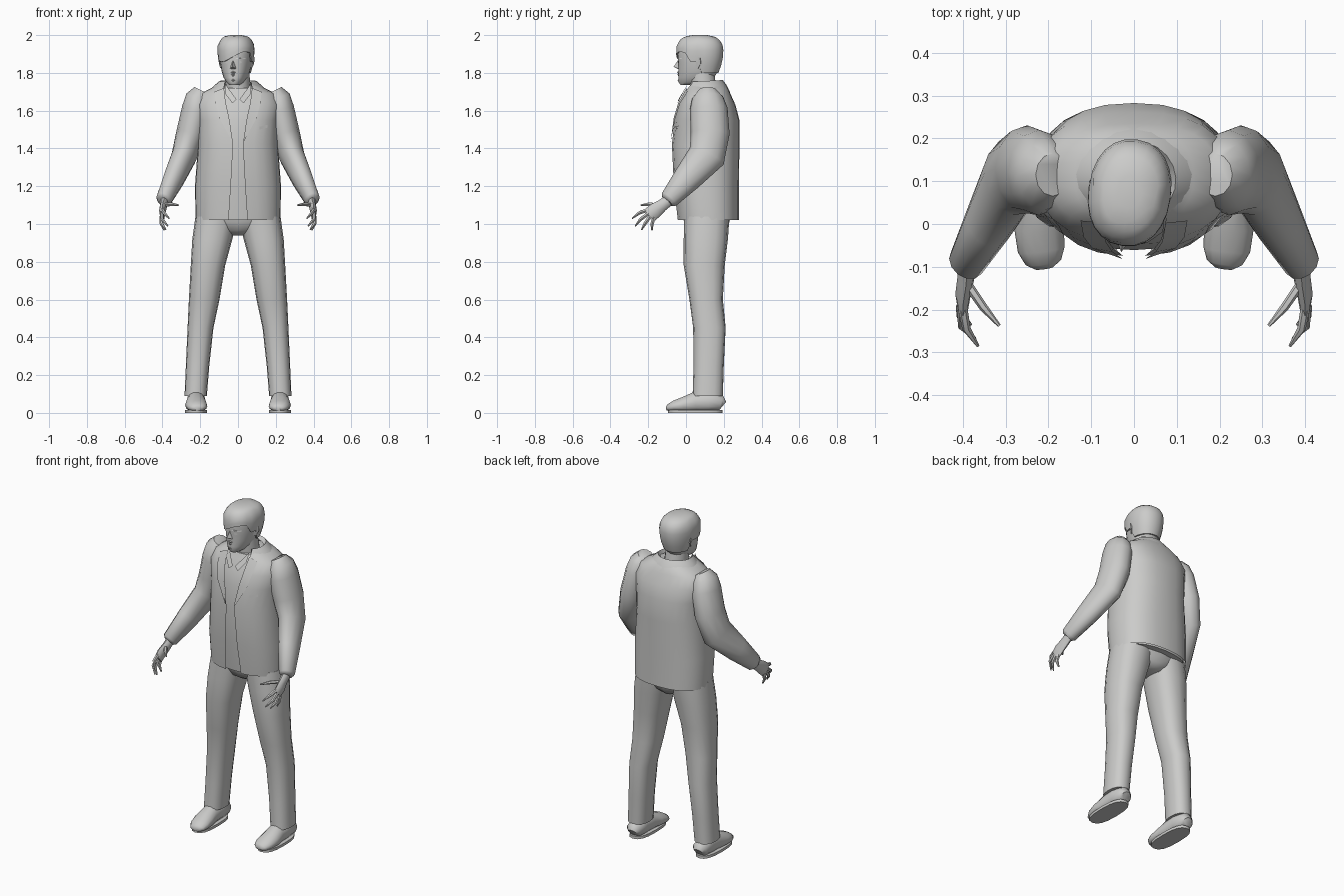
import bpy, bmesh, math
from mathutils import Vector, Matrix

if "Cube" in bpy.data.objects:
    bpy.data.objects.remove(bpy.data.objects["Cube"])

grey = bpy.data.materials.new("plain_grey")
grey.diffuse_color = (0.6, 0.6, 0.59, 1)
grey.use_nodes = True
grey.node_tree.nodes["Principled BSDF"].inputs["Base Color"].default_value = grey.diffuse_color


def finish(name, verts, faces, angle=50):
    me = bpy.data.meshes.new(name)
    me.from_pydata([tuple(v) for v in verts], [], faces)
    bm = bmesh.new()
    bm.from_mesh(me)
    bmesh.ops.remove_doubles(bm, verts=bm.verts, dist=0.0002)
    bmesh.ops.recalc_face_normals(bm, faces=bm.faces)
    bm.to_mesh(me)
    bm.free()
    me.materials.append(grey)
    ob = bpy.data.objects.new(name, me)
    bpy.context.collection.objects.link(ob)
    bpy.ops.object.select_all(action='DESELECT')
    ob.select_set(True)
    bpy.context.view_layer.objects.active = ob
    bpy.ops.object.shade_smooth_by_angle(angle=math.radians(angle))
    return ob


def skin(name, rings, closed=True, caps=True, angle=50):
    """Bridge equal-length rings of points into one surface."""
    n = len(rings[0])
    verts = [p for r in rings for p in r]
    faces = []
    for i in range(len(rings) - 1):
        for j in range(n if closed else n - 1):
            k = (j + 1) % n
            faces.append((i*n + j, i*n + k, (i+1)*n + k, (i+1)*n + j))
    if caps and closed:
        faces += [tuple(range(n)), tuple(range((len(rings)-1)*n, len(rings)*n))]
    return finish(name, verts, faces, angle)


def spow(v, p):
    return math.copysign(abs(v) ** p, v)


def oval(x0, x1, y0, y1, z, n=2.0, sides=16):
    """Flat superellipse ring filling a box at height z."""
    out = []
    for i in range(sides):
        a = math.tau * i / sides
        out.append(Vector(((x0+x1)/2 + (x1-x0)/2 * spow(math.cos(a), 2/n),
                           (y0+y1)/2 + (y1-y0)/2 * spow(math.sin(a), 2/n), z)))
    return out


def tube(name, pts, s=1, sides=10, floor=None):
    """Sweep ovals (x, y, z, width radius, depth radius) along a path, mirrored by s."""
    rings = []
    for i, p in enumerate(pts):
        t = Vector(pts[min(i+1, len(pts)-1)][:3]) - Vector(pts[max(i-1, 0)][:3])
        t.normalize()
        u = (Vector((1, 0, 0)) - t * t.x).normalized()
        w = t.cross(u)
        ring = []
        for j in range(sides):
            a = math.tau * j / sides
            q = Vector(p[:3]) + u * p[3] * math.cos(a) + w * p[4] * math.sin(a)
            if floor is not None:
                q.z = max(q.z, floor)
            ring.append(Vector((q.x * s, q.y, q.z)))
        rings.append(ring)
    return skin(name, rings)


def sample(table, z):
    """Linear lookup of a table keyed by height."""
    for a, b in zip(table, table[1:]):
        if z <= b[0]:
            f = max(0, (z - a[0]) / (b[0] - a[0]))
            return [p + (q - p) * f for p, q in zip(a[1:], b[1:])]
    return list(table[-1][1:])


# Jacket: height, half width, front y, back y, half gap of the front opening
JACKET = [(1.02, .225, -.045, .28, .05), (1.2, .228, -.065, .28, .038),
          (1.42, .212, -.075, .283, .026), (1.55, .215, -.062, .283, .045),
          (1.63, .228, -.042, .262, .062), (1.69, .20, -.012, .235, .072),
          (1.72, .14, .0, .222, .075), (1.745, .098, .012, .20, .07)]
POW = 2.4
rings = []
for z, rx, yf, yb, gap in JACKET:
    a0 = math.acos((gap / rx) ** (POW / 2))
    ring = []
    for i in range(25):
        a = -a0 + (math.pi + 2 * a0) * i / 24
        ring.append(Vector((rx * spow(math.cos(a), 2/POW),
                            (yf+yb)/2 + (yb-yf)/2 * spow(math.sin(a), 2/POW), z)))
    rings.append(ring)
skin("jacket", rings, closed=False)


def on_front(x, z, lift=0.006):
    """Point just proud of the jacket front."""
    rx, yf, yb, gap = sample(JACKET, z)
    k = max(0, 1 - (abs(x) / rx) ** POW) ** (1/POW)
    return Vector((x, (yf+yb)/2 - (yb-yf)/2 * k - lift, z))


# Shirt inside the open jacket, and hips
skin("shirt", [oval(-rx+.012, rx-.012, yf+.014, yb-.014, z, POW, 24)
               for z, rx, yf, yb, g in JACKET[:-1]])
skin("hips", [oval(-.05, .05, .05, .19, .94), oval(-.13, .13, .01, .215, .965),
              oval(-.22, .22, -.01, .23, 1.01), oval(-.215, .215, -.02, .24, 1.06)])

# Turned-down jacket collar
collar = []
for rx, yf, yb, zf, zb in [(.088, .02, .175, 1.725, 1.745), (.098, .01, .195, 1.752, 1.762),
                           (.128, .0, .215, 1.728, 1.735), (.155, -.005, .232, 1.70, 1.70)]:
    row = []
    for i in range(17):
        a = math.radians(-48 + 276 * i / 16)
        f = (1 + math.sin(a)) / 2
        row.append(Vector((rx * math.cos(a), (yf+yb)/2 + (yb-yf)/2 * math.sin(a),
                           zf + (zb - zf) * f)))
    collar.append(row)
skin("collar", collar, closed=False)

# Leg: height, inner x, outer x, front y, back y
LEG = [(.09, .165, .283, .035, .195), (.25, .152, .276, .04, .2), (.45, .13, .267, .038, .21),
       (.6, .098, .26, .018, .195), (.78, .068, .25, -.012, .205),
       (.92, .03, .242, -.012, .222), (1.04, .0, .225, -.01, .23)]
# Sleeve, shoe and hand paths: x, y, z, width radius, depth radius
SLEEVE = [(.19, .115, 1.705, .045, .05), (.208, .115, 1.67, .068, .082),
          (.222, .12, 1.61, .075, .1), (.25, .128, 1.48, .077, .103),
          (.285, .11, 1.36, .068, .1), (.34, .005, 1.24, .057, .075),
          (.392, -.09, 1.13, .043, .05), (.397, -.10, 1.12, .03, .035)]
SHOE = [(.222, .197, .04, .028, .025), (.222, .185, .05, .045, .045),
        (.222, .12, .06, .05, .06), (.222, .05, .055, .05, .058),
        (.222, -.01, .042, .058, .044), (.217, -.06, .034, .055, .032),
        (.212, -.09, .026, .042, .022), (.21, -.103, .022, .022, .01)]
PALM = [(.39, -.085, 1.13, .022, .03), (.393, -.125, 1.10, .02, .032),
        (.40, -.165, 1.07, .018, .04), (.40, -.195, 1.045, .013, .04)]
FINGERS = [("index_finger", (.40, -.20, 1.075), (.392, -.245, 1.06), (.365, -.285, 1.03)),
           ("middle_finger", (.403, -.20, 1.055), (.402, -.24, 1.025), (.372, -.268, .99)),
           ("ring_finger", (.405, -.19, 1.04), (.406, -.215, 1.005), (.382, -.235, .97)),
           ("little_finger", (.402, -.17, 1.035), (.404, -.18, 1.0), (.39, -.18, .967)),
           ("thumb", (.39, -.14, 1.10), (.352, -.195, 1.105), (.315, -.238, 1.10))]

for s, side in ((1, "left"), (-1, "right")):
    skin(side + "_trouser_leg", [[Vector((p.x * s, p.y, p.z)) for p in
         oval(x0, x1, y0, y1, z, 2.4)] for z, x0, x1, y0, y1 in LEG])
    tube(side + "_sleeve", SLEEVE, s, 12)
    tube(side + "_shoe", SHOE, s, 14, floor=.012)
    skin(side + "_sole", [[Vector((p.x * s, p.y, p.z)) for p in
         oval(.165, .28, -.095, .193, z, 2.6)] for z in (0, .016)])
    tube(side + "_palm", PALM, s, 8)
    for name, a, b, c in FINGERS:
        tube(side + "_" + name, [a + (.011, .011), b + (.01, .01), c + (.004, .004)], s, 6)
    # Lapel with notch, shirt collar point and front edge strip
    edge = [(.074, 1.72), (.066, 1.64), (.05, 1.56), (.028, 1.44)]
    wide = [(.125, 1.70), (.118, 1.64), (.098, 1.56), (.03, 1.435)]
    skin(side + "_lapel", [[on_front(x * s, z, .008) for x, z in row] for row in (edge, wide)],
         closed=False)
    finish(side + "_shirt_collar",
           [(.07*s, .012, 1.745), (.068*s, -.018, 1.69), (.03*s, -.045, 1.64), (.008*s, -.04, 1.66)],
           [(0, 1, 2, 3)])

# Breast pocket welt
finish("pocket", [on_front(x, z, .004) for x, z in
                  ((.115, 1.50), (.155, 1.51), (.155, 1.525), (.115, 1.515))], [(0, 1, 2, 3)])

# Neck
tube("neck", [(0, .10, 1.64, .07, .075), (0, .092, 1.72, .066, .07),
              (-.005, .08, 1.82, .064, .068)], sides=14)

# Head pieces share a slight turn to one side
TURN = Matrix.Translation((-.01, .075, 0)) @ Matrix.Rotation(-.14, 4, 'Z')
HEAD = [(1.735, .026, -.105, -.03), (1.75, .045, -.115, .04), (1.775, .062, -.115, .075),
        (1.81, .074, -.115, .095), (1.85, .082, -.117, .108), (1.9, .089, -.12, .117),
        (1.94, .088, -.118, .114), (1.97, .074, -.10, .095), (1.987, .055, -.075, .07),
        (1.994, .02, -.03, .03)]


def head_point(a, z, grow=0.0):
    rx, yf, yb = sample(HEAD, z)
    return TURN @ Vector(((rx + grow) * spow(math.cos(a), .9),
                          (yf+yb)/2 + ((yb-yf)/2 + grow) * spow(math.sin(a), .9), z))


SEG = 24
skin("head", [[head_point(math.tau * i / SEG, h[0]) for i in range(SEG)] for h in HEAD])

# Hair cap with a fringe sweeping across the forehead
hair = []
for t in (0, 0, .2, .4, .6, .75, .87, .95, 1):
    row = []
    for i in range(SEG):
        a = math.tau * i / SEG
        f = -math.sin(a)
        if f > .3:
            low = 1.885 + .025 * math.cos(a) - .012 * math.cos(3 * a)
        else:
            low = 1.86 if f > -.25 else 1.80
        p = head_point(a, low + (1.994 - low) * t, .008 if hair else .0)
        p.z += .006 * t
        row.append(p)
    hair.append(row)
skin("hair", hair)


def face_part(name, pts, faces):
    finish(name, [TURN @ Vector(p) for p in pts], faces, 30)


# Nose, lips, brows, eyes and ears
face_part("nose", [(0, -.113, 1.875), (-.018, -.111, 1.822), (.018, -.111, 1.822),
                   (0, -.142, 1.832), (0, -.112, 1.818)],
          [(0, 1, 3), (0, 3, 2), (1, 4, 3), (4, 2, 3), (0, 2, 4, 1)])
for name, z, w, d in (("upper_lip", 1.80, .024, .008), ("lower_lip", 1.788, .02, .007),
                      ("chin", 1.758, .02, .006)):
    y = sample(HEAD, z)[1]
    face_part(name, [(-w, y+.008, z), (w, y+.008, z), (0, y-d, z+.004), (0, y, z+.01), (0, y, z-.008)],
              [(0, 2, 3), (2, 1, 3), (0, 4, 2), (4, 1, 2)])
for s, side in ((1, "left"), (-1, "right")):
    face_part(side + "_brow", [(.014*s, -.118, 1.872), (.062*s, -.091, 1.874),
                               (.062*s, -.086, 1.884), (.014*s, -.115, 1.884),
                               (.036*s, -.116, 1.876)],
              [(0, 4, 3), (4, 1, 2), (4, 2, 3)])
    face_part(side + "_eye", [(.016*s, -.114, 1.857), (.035*s, -.112, 1.85),
                              (.054*s, -.094, 1.857), (.035*s, -.112, 1.864)], [(0, 1, 2, 3)])
    face_part(side + "_ear", [(.079*s, -.012, 1.83), (.08*s, -.018, 1.875), (.098*s, .012, 1.885),
                              (.094*s, .016, 1.85), (.084*s, .0, 1.822), (.08*s, .02, 1.855)],
              [(0, 1, 2, 3, 4), (1, 5, 2), (2, 5, 3), (3, 5, 4), (4, 5, 0)])
